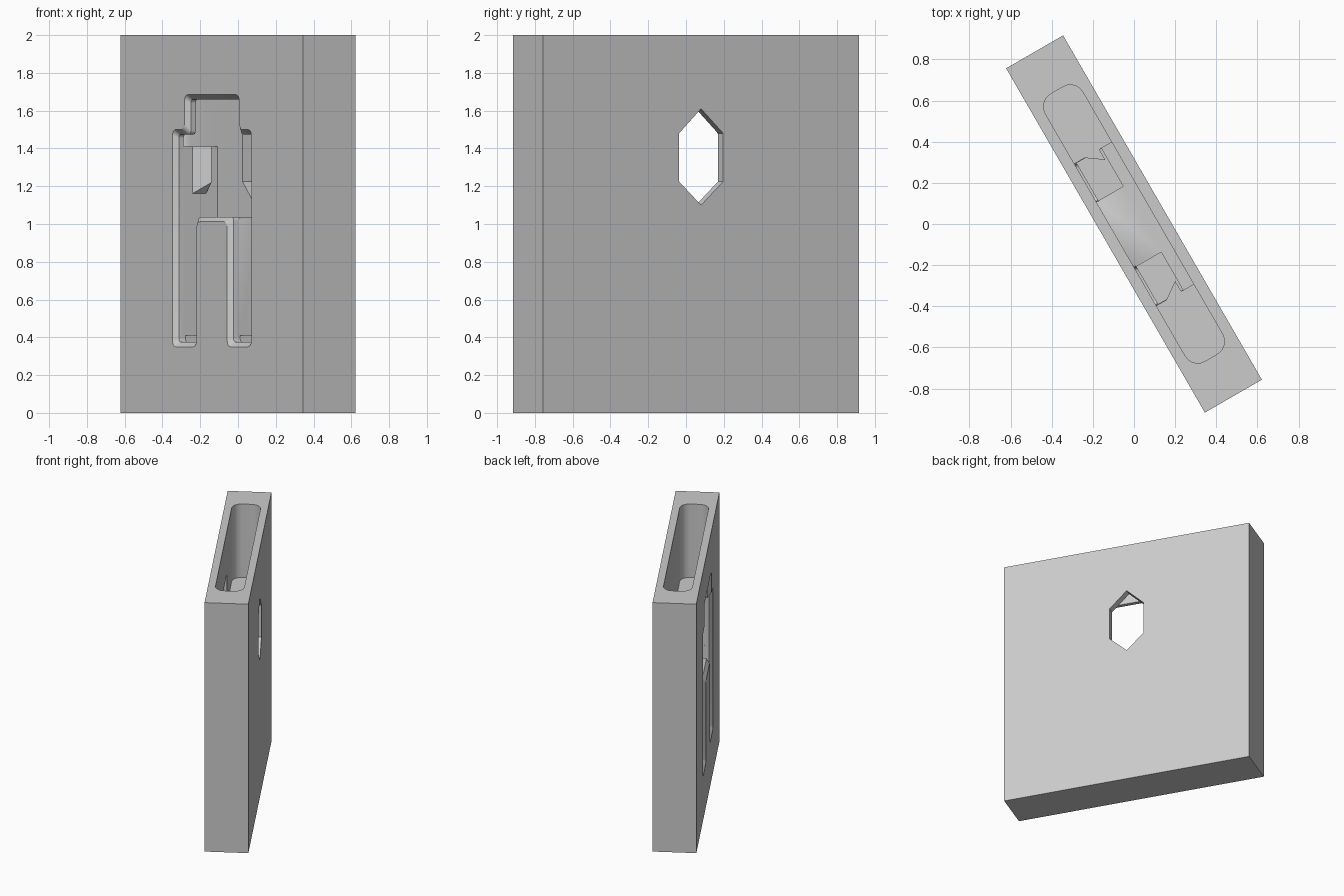
import bpy, bmesh, math
from mathutils import Matrix, Vector

old = bpy.data.objects.get("Cube")
if old:
    bpy.data.objects.remove(old, do_unlink=True)

TURN = Matrix.Rotation(math.radians(-60), 4, 'Z')
LENGTH, THICK, HEIGHT = 1.933, 0.32, 2.0
INNER = 0.105       # half thickness of the cavity
FRONT = -THICK / 2

grey = bpy.data.materials.new("plain grey")
grey.use_nodes = True
grey.diffuse_color = (0.6, 0.6, 0.6, 1)
grey.node_tree.nodes["Principled BSDF"].inputs["Base Color"].default_value = (0.6, 0.6, 0.6, 1)


def loft(name, rings):
    """Closed solid through matching rings of 3D points."""
    bm = bmesh.new()
    loops = [[bm.verts.new(p) for p in ring] for ring in rings]
    n = len(loops[0])
    for a, b in zip(loops, loops[1:]):
        for i in range(n):
            j = (i + 1) % n
            bm.faces.new((a[i], a[j], b[j], b[i]))
    bm.faces.new(loops[0])
    bm.faces.new(loops[-1])
    bmesh.ops.recalc_face_normals(bm, faces=bm.faces)
    mesh = bpy.data.meshes.new(name)
    bm.to_mesh(mesh)
    bm.free()
    mesh.materials.append(grey)
    ob = bpy.data.objects.new(name, mesh)
    bpy.context.scene.collection.objects.link(ob)
    return ob


def rounded(points, radius, steps=5):
    """Replace each corner of a 2D outline by a smooth bend."""
    out = []
    pts = [Vector(p) for p in points]
    for i, p in enumerate(pts):
        a = p + (pts[i - 1] - p).normalized() * radius
        b = p + (pts[(i + 1) % len(pts)] - p).normalized() * radius
        centre = a + b - p
        for k in range(steps + 1):
            t = math.pi / 2 * k / steps
            out.append(centre + (a - centre) * math.cos(t) + (b - centre) * math.sin(t))
    return out


def box(name, u0, u1, v0, v1, z0, z1):
    ring = [(u0, v0), (u1, v0), (u1, v1), (u0, v1)]
    return loft(name, [[(u, v, z) for u, v in ring] for z in (z0, z1)])


def opening(grow):
    """Two-legged outline in the front wall, grown outward."""
    half = [(0.265 + grow, 1.66 + grow), (0.265 + grow, 1.475 + grow),
            (0.393 + grow, 1.475 + grow), (0.393 + grow, 0.375 - grow),
            (0.187 - grow, 0.375 - grow), (0.187 - grow, 1.037 - grow)]
    return rounded(half + [(-u, z) for u, z in reversed(half)], 0.02 + grow * 0.6)


# Holder body
body = box("holder_body", -LENGTH / 2, LENGTH / 2, FRONT, -FRONT, 0, HEIGHT)

# Cutters: upper cavity, middle chamber, leg channels
corners = [(-0.75, -INNER), (0.75, -INNER), (0.75, INNER), (-0.75, INNER)]
plan = rounded(corners, 0.07)
cutters = [
    loft("cavity_cutter", [[(u, v, z) for u, v in plan] for z in (1.41, 2.1)]),
    box("chamber_cutter", -0.398, 0.398, -INNER, INNER, 1.035, 1.5),
]
for s in (-1, 1):
    u0, u1 = sorted((s * 0.185, s * 0.396))
    cutters.append(box("channel_cutter", u0, u1, -INNER, 0.046, 0.41, 1.2))

# Front opening with flared rim
stages = ((0.03, FRONT - 0.005), (0, FRONT + 0.025), (0, -INNER + 0.01))
cutters.append(loft("front_opening_cutter",
                    [[(u, v, z) for u, z in opening(g)] for g, v in stages]))

# Six-sided window in the back wall
hexagon = [(0, 1.61), (0.135, 1.48), (0.135, 1.225),
           (0, 1.1), (-0.135, 1.225), (-0.135, 1.48)]
cutters.append(loft("window_cutter",
                    [[(u, v, z) for u, z in hexagon] for v in (0.08, 0.2)]))

for c in cutters:
    c.hide_render = True
    mod = body.modifiers.new(c.name, 'BOOLEAN')
    mod.operation = 'DIFFERENCE'
    mod.solver = 'EXACT'
    mod.object = c
bpy.context.view_layer.objects.active = body
for mod in list(body.modifiers):
    bpy.ops.object.modifier_apply(modifier=mod.name)
for c in cutters:
    bpy.data.objects.remove(c, do_unlink=True)

# Snap catches on the chamber's side walls
parts = [body]
for s, side in ((1, "left"), (-1, "right")):
    wall, tip = 0.4, 0.34
    low = [(wall, -0.05, 1.16), (tip, 0.035, 1.22), (wall, 0.035, 1.16)]
    rings = [[(s * u, v, z) for u, v, z in low],
             [(s * u, v, 1.41) for u, v, z in low]]
    parts.append(loft(side + "_snap_catch", rings))

# Turn everything to its standing angle
for ob in parts:
    ob.data.transform(TURN)
    bpy.ops.object.select_all(action='DESELECT')
    ob.select_set(True)
    bpy.context.view_layer.objects.active = ob
    bpy.ops.object.shade_smooth_by_angle(angle=math.radians(30))
